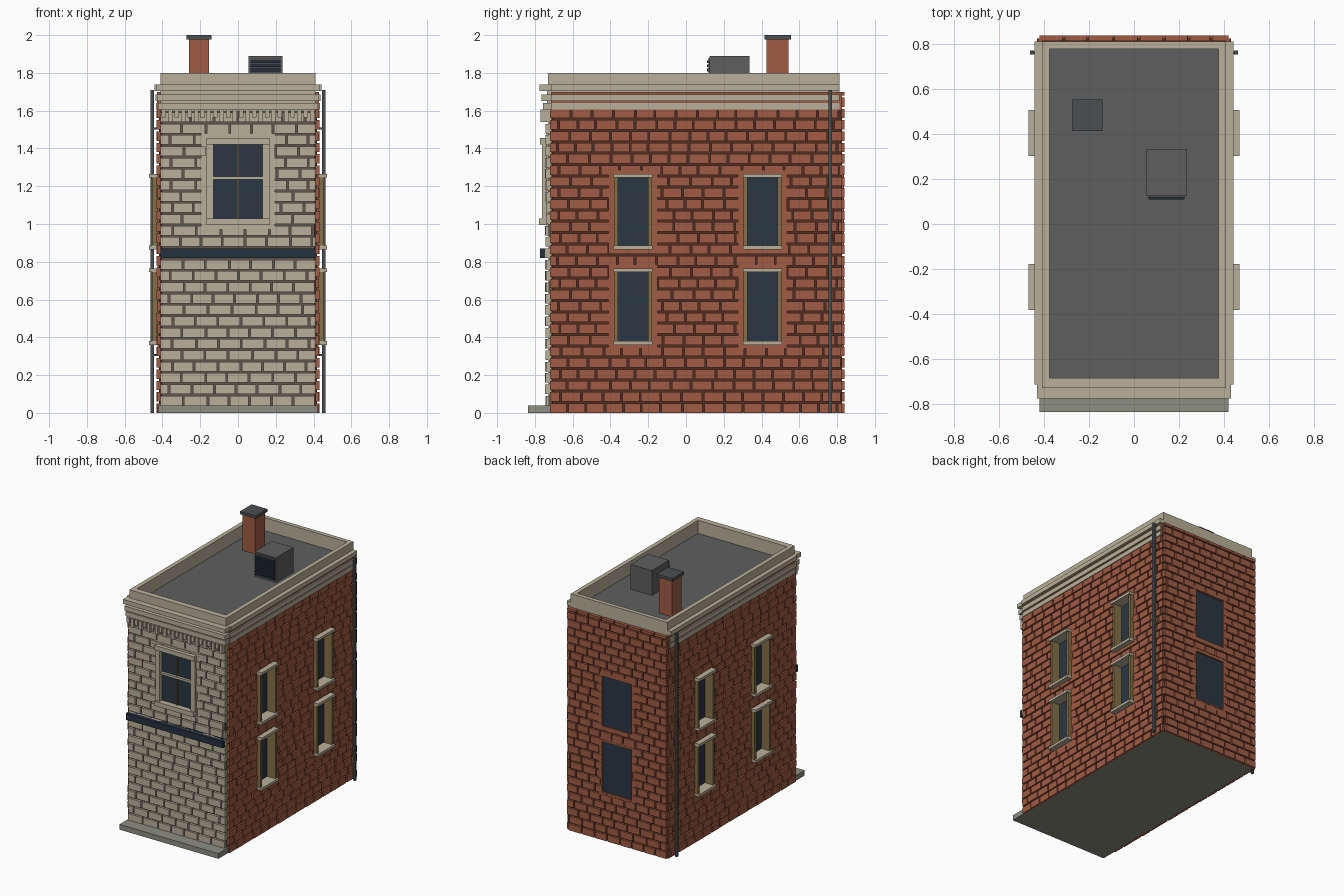
import bpy, bmesh, random
from mathutils import Matrix, Vector

random.seed(4)
if "Cube" in bpy.data.objects:
    bpy.data.objects.remove(bpy.data.objects["Cube"], do_unlink=True)


def material(name, *rgb):
    lin = [((c / 255 + 0.055) / 1.055) ** 2.4 for c in rgb] + [1]
    m = bpy.data.materials.new(name)
    m.use_nodes = True
    m.diffuse_color = lin
    bsdf = m.node_tree.nodes["Principled BSDF"]
    bsdf.inputs["Base Color"].default_value = lin
    bsdf.inputs["Roughness"].default_value = 0.9
    return m


BRICK = material("red brick", 161, 92, 67)
STONE = material("pale stone", 185, 176, 155)
GREY_MORTAR = material("grey mortar", 92, 86, 76)
RED_MORTAR = material("brown mortar", 80, 45, 34)
GLASS = material("window glass", 41, 55, 67)
ROOF = material("roof grey", 95, 95, 95)
METAL = material("dark metal", 75, 78, 82)
PLINTH = material("plinth concrete", 142, 142, 129)
TAN = material("tan frame", 132, 111, 72)
NAVY = material("navy band", 37, 49, 63)


def build(name, mat, boxes):
    """One object from a list of (x0, x1, y0, y1, z0, z1) boxes."""
    bm = bmesh.new()
    for b in boxes:
        lo, hi = Vector(b[0::2]), Vector(b[1::2])
        mtx = Matrix.Translation((lo + hi) / 2) @ Matrix.Diagonal((hi - lo).to_4d())
        bmesh.ops.create_cube(bm, size=1, matrix=mtx)
    me = bpy.data.meshes.new(name)
    bm.to_mesh(me)
    bm.free()
    me.materials.append(mat)
    ob = bpy.data.objects.new(name, me)
    bpy.context.collection.objects.link(ob)
    return ob


def both_sides(boxes):
    return boxes + [(-b[1], -b[0], *b[2:]) for b in boxes]


def cut(rect, holes):
    """Split a wall rectangle around the openings."""
    if not holes:
        return [rect]
    u0, u1, z0, z1 = rect
    a, b, c, d = holes[0]
    if u1 <= a or u0 >= b or z1 <= c or z0 >= d:
        return cut(rect, holes[1:])
    m0, m1 = max(z0, c), min(z1, d)
    parts = [(u0, a, m0, m1), (b, u1, m0, m1), (u0, u1, z0, c), (u0, u1, d, z1)]
    return [q for p in parts if p[1] - p[0] > 0.004 and p[3] - p[2] > 0.004
            for q in cut(p, holes[1:])]


def courses(u0, u1, z0, z1, length, holes, row=0.06, gap=0.01):
    """Running-bond rectangles with slightly uneven joints."""
    out, k, z = [], 0, z0
    while z < z1 - 0.01:
        top = min(z + row - gap, z1)
        u = u0 - (length / 2 if k % 2 else 0)
        while u < u1 - 0.01:
            end = u + length + random.uniform(-0.012, 0.012)
            a, b = max(u, u0), min(end - gap, u1)
            if b - a > 0.012:
                out += cut((a, b, z, top), holes)
            u = end
        z, k = z + row, k + 1
    return out


def surround(hole, margin=0.03):
    """Plain masonry border around one opening."""
    a, b, c, d = hole
    return cut((a - margin, b + margin, c - margin, d + margin), [hole])


FLOORS = [(0.37, 0.755), (0.875, 1.255)]
BAYS = [(-0.38, -0.18), (0.305, 0.505)]
side_holes = [(*bay, *floor) for bay in BAYS for floor in FLOORS]
back_holes = [(-0.125, 0.125, *floor) for floor in FLOORS]
front_hole = (-0.165, 0.165, 1.0, 1.45)

# Solid core with recessed side openings, floor and roof
build("wall_core", RED_MORTAR,
      [(-0.375, 0.375, -0.71, 0.825, 0.004, 1.69)] +
      both_sides([(0.375, 0.418, *r)
                  for r in cut((-0.71, 0.825, 0.004, 1.69), side_holes)]))
build("floor_plate", PLINTH, [(-0.415, 0.415, -0.72, 0.82, 0, 0.01)])
build("front_backing", GREY_MORTAR, [(-0.405, 0.405, -0.727, -0.70, 0.01, 1.6)])
build("roof_deck", ROOF, [(-0.38, 0.38, -0.69, 0.785, 1.68, 1.70)])

# Brick and stone facing
build("side_bricks", BRICK, both_sides(
    [(0.41, 0.43 + random.uniform(-0.002, 0.002), *r)
     for r in courses(-0.72, 0.825, 0, 1.6, 0.105, side_holes)] +
    [(0.41, 0.428, -0.715, 0.825, 1.6, 1.7)]))
build("side_window_surrounds", BRICK, both_sides(
    [(0.41, 0.427, *r) for h in side_holes for r in surround(h)]))
build("back_bricks", BRICK,
      [(r[0], r[1], 0.815, 0.84, r[2], r[3])
       for r in courses(-0.42, 0.42, 0, 1.7, 0.105, back_holes)])
build("back_window_surrounds", BRICK,
      [(r[0], r[1], 0.815, 0.837, r[2], r[3])
       for h in back_holes for r in surround(h)])
build("front_stones", STONE,
      [(r[0], r[1], -0.741 - random.uniform(0, 0.005), -0.715, r[2], r[3])
       for r in courses(-0.41, 0.41, 0.04, 1.6, 0.12, [front_hole])])
build("front_window_surround", STONE,
      [(r[0], r[1], -0.738, -0.715, r[2], r[3]) for r in surround(front_hole)])
build("front_plinth", PLINTH, [(-0.42, 0.42, -0.837, -0.715, 0, 0.04)])
build("front_band", NAVY, [(-0.41, 0.41, -0.772, -0.72, 0.82, 0.87)])

# Side windows: deep glass, frames, sills and lintels
glass, jambs, ledges = [], [], []
for y0, y1, z0, z1 in side_holes:
    glass.append((0.37, 0.388, y0, y1, z0, z1))
    jambs += [(0.375, 0.456, y0, y0 + 0.02, z0, z1),
              (0.375, 0.456, y1 - 0.02, y1, z0, z1)]
    ledges += [(0.375, 0.47, y0 - 0.003, y1 + 0.003, z - 0.01, z + 0.01)
               for z in (z0, z1)]
build("side_window_glass", GLASS, both_sides(glass))
build("side_window_jambs", TAN, both_sides(jambs))
build("side_window_ledges", STONE, both_sides(ledges))

# Back windows
build("back_window_glass", GLASS,
      [(a, b, 0.82, 0.829, c, d) for a, b, c, d in back_holes])

# Front sash window
build("front_window_glass", GLASS, [(-0.14, 0.14, -0.735, -0.72, 1.02, 1.43)])
build("front_window_frame", STONE,
      both_sides([(0.13, 0.167, -0.762, -0.72, 1.0, 1.45)]) +
      [(-0.167, 0.167, -0.772, -0.72, 1.42, 1.455),
       (-0.167, 0.167, -0.778, -0.72, 0.995, 1.03),
       (-0.13, 0.13, -0.755, -0.72, 1.235, 1.252)])
build("front_window_mullion", TAN, [(-0.005, 0.005, -0.745, -0.72, 1.03, 1.42)])

# Cornice bands, dentils and parapet
bands = []
for z0, z1, half, front in [(1.605, 1.64, 0.434, -0.758),
                            (1.65, 1.685, 0.438, -0.766),
                            (1.705, 1.738, 0.442, -0.776)]:
    bands += both_sides([(0.40, half, -0.715, 0.812, z0, z1)])
    bands.append((-half + 0.01, half - 0.01, front, -0.70, z0, z1))
bands.append((-0.41, 0.41, -0.735, -0.69, 1.595, 1.72))
build("cornice_bands", STONE, bands)

count = 24
step = 0.82 / count
build("dentils", STONE,
      [(-0.41 + i * step + 0.005, -0.41 + (i + 1) * step - 0.005, -0.77, -0.72,
        1.565 - 0.025 * (i % 2), 1.605) for i in range(count)])
build("parapet", STONE,
      both_sides([(0.377, 0.41, -0.73, 0.812, 1.68, 1.80)]) +
      [(-0.377, 0.377, -0.73, -0.685, 1.68, 1.80),
       (-0.377, 0.377, 0.78, 0.812, 1.68, 1.80)])

# Chimney
build("chimney_stack", BRICK, [(-0.26, -0.153, 0.427, 0.543, 1.69, 1.98)])
build("chimney_cap", METAL, [(-0.273, -0.14, 0.415, 0.555, 1.978, 2.0)])

# Rooftop air unit with louvres
build("air_unit", ROOF, [(0.055, 0.235, 0.125, 0.335, 1.69, 1.89)])
build("air_unit_grille", METAL, [(0.065, 0.225, 0.119, 0.13, 1.715, 1.88)])
build("air_unit_louvres", NAVY,
      [(0.065, 0.225, 0.11, 0.125, 1.72 + i * 0.022, 1.734 + i * 0.022)
       for i in range(7)])

# Downpipes
build("downpipes", METAL, both_sides([(0.446, 0.464, 0.754, 0.772, 0, 1.71)]))
build("pipe_brackets", METAL, both_sides(
    [(0.42, 0.447, 0.757, 0.769, z, z + 0.012) for z in (0.3, 0.9, 1.5)]))
